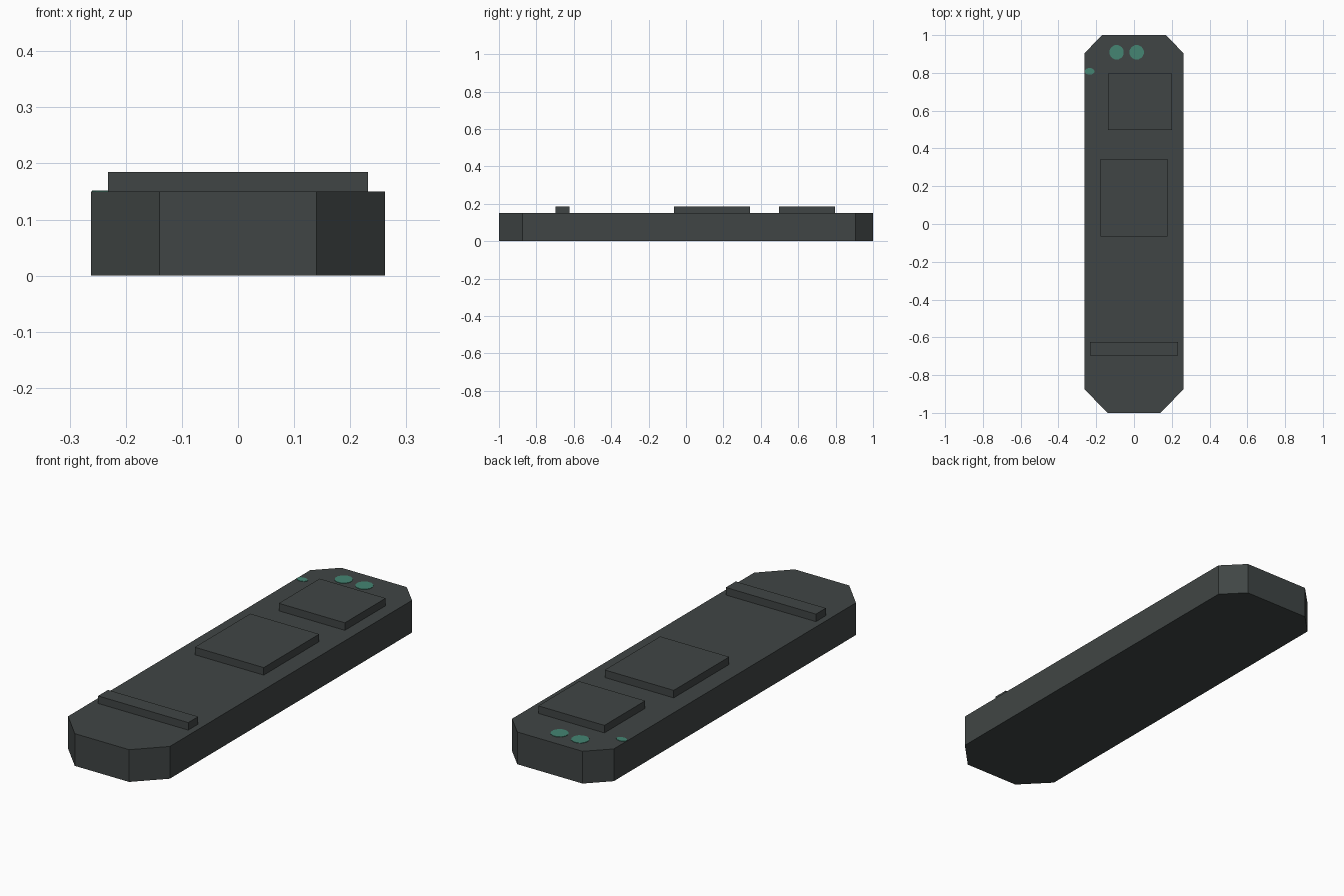
import bpy, bmesh, math

if "Cube" in bpy.data.objects:
    bpy.data.objects.remove(bpy.data.objects["Cube"])

def material(name, rgb):
    m = bpy.data.materials.new(name)
    m.diffuse_color = (*rgb, 1.0)
    m.use_nodes = True
    m.node_tree.nodes["Principled BSDF"].inputs["Base Color"].default_value = m.diffuse_color
    return m

dark = material("dark_grey", (0.051, 0.060, 0.059))
green = material("teal_green", (0.058, 0.235, 0.170))

def prism(name, outline, z0, z1, mat):
    """Extrude a counter-clockwise xy outline from z0 to z1."""
    bm = bmesh.new()
    base = bm.faces.new([bm.verts.new((x, y, z0)) for x, y in outline])
    ext = bmesh.ops.extrude_face_region(bm, geom=[base], use_keep_orig=True)
    for v in ext["geom"]:
        if isinstance(v, bmesh.types.BMVert):
            v.co.z = z1
    bmesh.ops.recalc_face_normals(bm, faces=bm.faces)
    mesh = bpy.data.meshes.new(name)
    bm.to_mesh(mesh)
    bm.free()
    mesh.materials.append(mat)
    obj = bpy.data.objects.new(name, mesh)
    bpy.context.collection.objects.link(obj)
    return obj

def rect(x0, x1, y0, y1):
    return [(x0, y0), (x1, y0), (x1, y1), (x0, y1)]

def ellipse(cx, cy, rx, ry, n=12):
    return [(cx + rx * math.cos(2 * math.pi * (i + 0.5) / n),
             cy + ry * math.sin(2 * math.pi * (i + 0.5) / n)) for i in range(n)]

TOP = 0.15

# Body: long slab with clipped corners
half = [(0.14, -1.0), (0.262, -0.875), (0.262, 0.905), (0.168, 1.0)]
prism("body", half + [(-x, y) for x, y in reversed(half)], 0, TOP, dark)

# Raised plates on the upper face
for name, r in (("rear_plate", (-0.138, 0.202, 0.497, 0.797)),
                ("middle_plate", (-0.177, 0.178, -0.065, 0.343)),
                ("front_bar", (-0.232, 0.232, -0.697, -0.624))):
    prism(name, rect(*r), TOP, 0.185, dark)

# Green indicator dots
for name, e in (("left_dot", (-0.092, 0.909, 0.039, 0.039)),
                ("right_dot", (0.014, 0.909, 0.039, 0.039)),
                ("small_side_dot", (-0.235, 0.808, 0.026, 0.018))):
    prism(name, ellipse(*e), TOP, TOP + 0.002, green)
